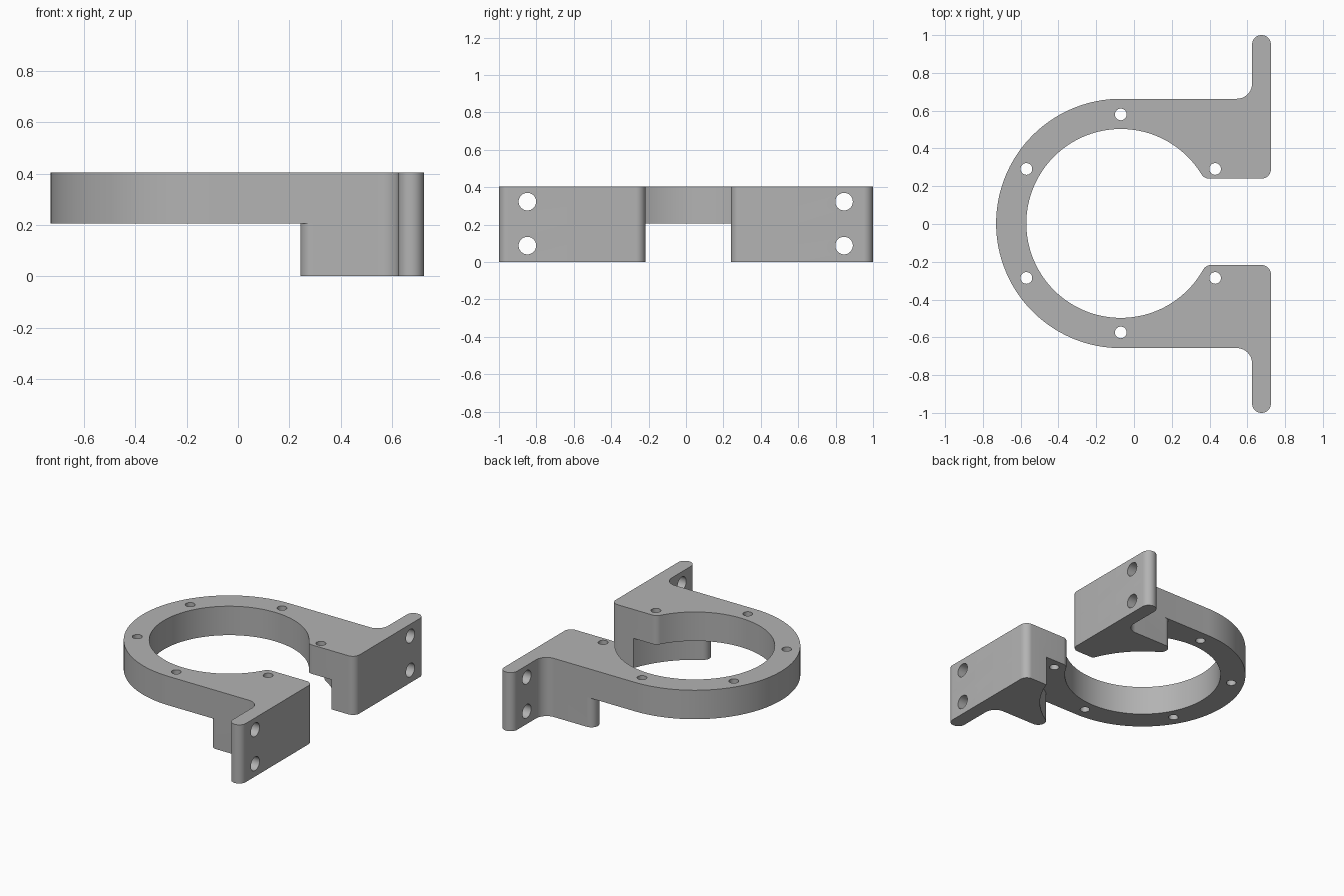
import bpy, bmesh
from math import sin, cos, pi, radians, atan2, sqrt
from mathutils import Matrix

if "Cube" in bpy.data.objects:
    bpy.data.objects.remove(bpy.data.objects["Cube"])

# Main dimensions
CX, CY = -0.07, 0.003            # ring centre
R_OUT, R_IN, R_BOLT = 0.66, 0.50, 0.577
X_BACK, X_FRONT = 0.625, 0.725   # mounting flange faces
Z_STEP, Z_TOP = 0.205, 0.405
ROUND, FILLET = 0.05, 0.08

grey = bpy.data.materials.new("plain grey")
grey.use_nodes = True
grey.diffuse_color = (0.45, 0.45, 0.45, 1)
grey.node_tree.nodes["Principled BSDF"].inputs["Base Color"].default_value = grey.diffuse_color


def arc(x, y, r, a0, a1, n):
    """Points along an arc, angles in radians."""
    return [(x + r * cos(a0 + (a1 - a0) * i / n), y + r * sin(a0 + (a1 - a0) * i / n))
            for i in range(n + 1)]


def flange_path(gap, tip):
    """Inside fillet, round flange tip and inner corner."""
    mid = X_FRONT - ROUND
    return (arc(X_BACK - FILLET, R_OUT + FILLET, FILLET, -pi / 2, 0, 10)
            + arc(mid, tip - ROUND, ROUND, pi, 0, 20)
            + arc(mid, gap + ROUND, ROUND, 0, -pi / 2, 10))


def plate_half(gap, tip):
    """Half of the ring plate outline."""
    y = gap + ROUND
    dx = sqrt((R_IN + ROUND) ** 2 - y * y)
    a = atan2(y, dx)
    return (arc(CX, 0, R_OUT, pi, pi / 2, 40) + flange_path(gap, tip)
            + arc(CX + dx, y, ROUND, -pi / 2, a - pi, 10)
            + arc(CX, 0, R_IN, a, pi, 60)[1:])


def foot_outline(gap, tip):
    """Lower block, hollowed by a circle in line with the ring's rim."""
    y = R_OUT - ROUND
    dx = sqrt((R_OUT + ROUND) ** 2 - y * y)
    a = atan2(y, dx)
    start = atan2(gap, sqrt(R_OUT ** 2 - gap ** 2))
    return (arc(CX + dx, y, ROUND, pi + a, pi / 2, 12) + flange_path(gap, tip)
            + arc(CX, 0, R_OUT, start, a, 24)[:-1])


def mesh_object(name, bm):
    bmesh.ops.recalc_face_normals(bm, faces=bm.faces)
    me = bpy.data.meshes.new(name)
    bm.to_mesh(me)
    bm.free()
    me.materials.append(grey)
    ob = bpy.data.objects.new(name, me)
    bpy.context.collection.objects.link(ob)
    return ob


def prism(name, pts, z0, z1):
    bm = bmesh.new()
    face = bm.faces.new([bm.verts.new((x, y + CY, z0)) for x, y in pts])
    top = bmesh.ops.extrude_face_region(bm, geom=[face])["geom"]
    bmesh.ops.translate(bm, vec=(0, 0, z1 - z0),
                        verts=[v for v in top if isinstance(v, bmesh.types.BMVert)])
    return mesh_object(name, bm)


def combine(target, other, operation):
    mod = target.modifiers.new(operation.lower(), 'BOOLEAN')
    mod.operation, mod.solver, mod.object = operation, 'EXACT', other
    bpy.context.view_layer.objects.active = target
    bpy.ops.object.modifier_apply(modifier=mod.name)
    bpy.data.objects.remove(other)


# Open ring plate, with a slightly different end gap on each side
sides = {1: (0.237, 0.997), -1: (0.22, 1.003)}
left = plate_half(*sides[1])
right = [(x, -y) for x, y in plate_half(*sides[-1])]
bracket = prism("clamp_bracket", left + right[::-1][1:-1], Z_STEP, Z_TOP)

# Lower mounting blocks
for s, dims in sides.items():
    foot = prism("mounting_block", [(x, s * y) for x, y in foot_outline(*dims)], 0, Z_STEP)
    combine(bracket, foot, 'UNION')

# Bolt holes down through the ring and across the flanges
bm = bmesh.new()


def hole(r, matrix):
    bmesh.ops.create_cone(bm, cap_ends=True, segments=32, radius1=r, radius2=r,
                          depth=0.5, matrix=matrix)


for k in range(6):
    a = radians(30 + 60 * k)
    hole(0.031, Matrix.Translation((CX + R_BOLT * cos(a), CY + R_BOLT * sin(a), Z_TOP - 0.1)))
for y in (-0.848, 0.845):
    for z in (0.088, 0.323):
        hole(0.047, Matrix.Translation((X_BACK, y, z)) @ Matrix.Rotation(pi / 2, 4, 'Y'))
drills = mesh_object("hole_cutters", bm)
drills.hide_render = True
combine(bracket, drills, 'DIFFERENCE')

# Smooth curved walls, sharp edges
bpy.ops.object.select_all(action='DESELECT')
bracket.select_set(True)
bpy.context.view_layer.objects.active = bracket
bpy.ops.object.shade_smooth_by_angle(angle=radians(30))
